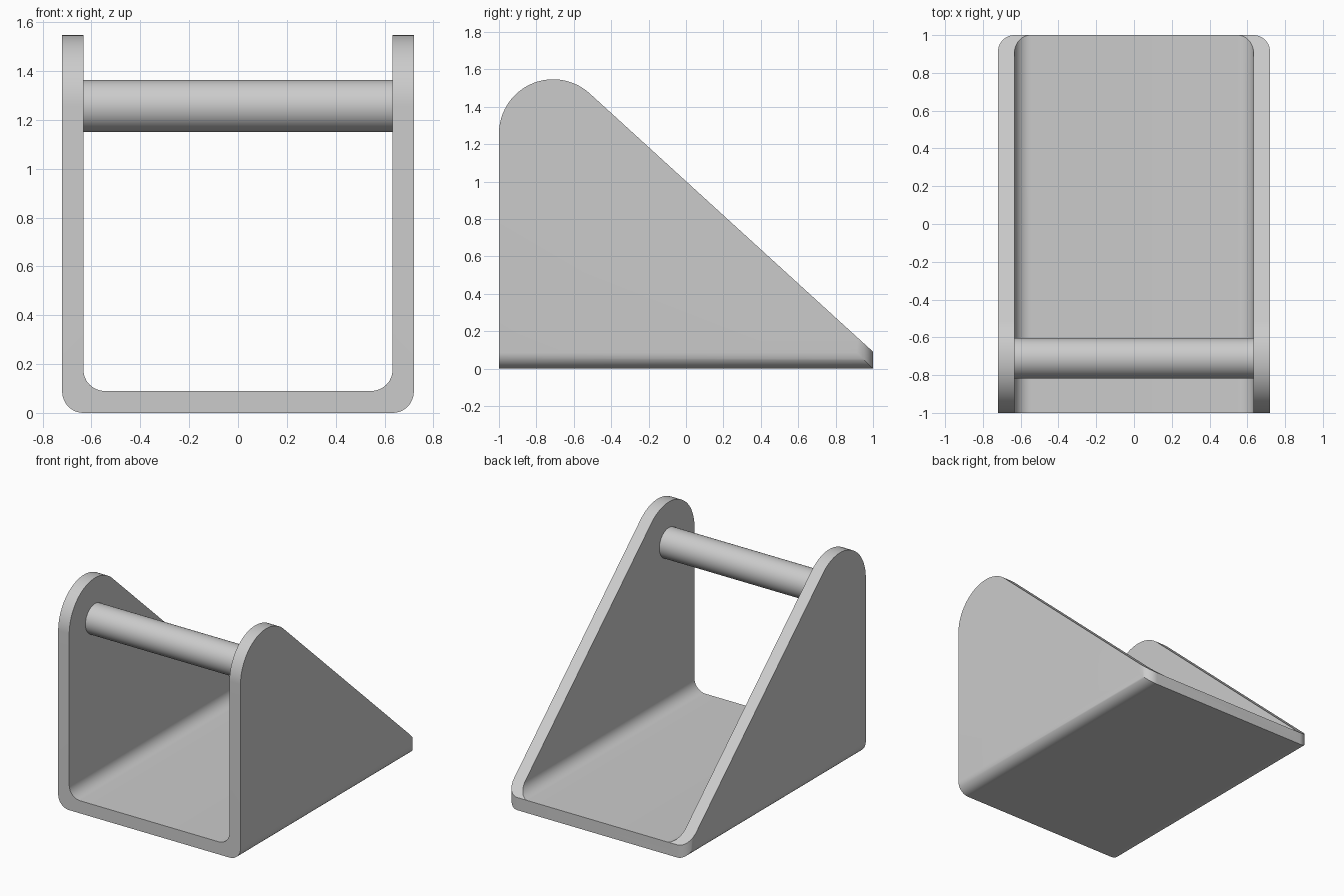
import bpy
import bmesh
from math import radians, degrees, sin, cos, atan2, acos, hypot
from mathutils import Matrix

HALF_WIDTH = 0.72
WALL = 0.087
FLOOR = 0.09
ROD_Y, ROD_Z, ROD_R = -0.71, 1.257, 0.107
LOBE_R = 0.29

if "Cube" in bpy.data.objects:
    bpy.data.objects.remove(bpy.data.objects["Cube"], do_unlink=True)

# Single grey material
grey = bpy.data.materials.new("light_grey")
grey.use_nodes = True
colour = (0.6, 0.6, 0.6, 1)
grey.diffuse_color = colour
grey.node_tree.nodes["Principled BSDF"].inputs["Base Color"].default_value = colour


def arc(cx, cy, r, start, end, steps):
    angles = [radians(start + (end - start) * i / steps) for i in range(steps + 1)]
    return [(cx + r * cos(a), cy + r * sin(a)) for a in angles]


def finish(name, bm):
    bmesh.ops.recalc_face_normals(bm, faces=bm.faces)
    mesh = bpy.data.meshes.new(name)
    bm.to_mesh(mesh)
    bm.free()
    mesh.materials.append(grey)
    obj = bpy.data.objects.new(name, mesh)
    bpy.context.collection.objects.link(obj)
    return obj


def prism(name, outline, place, low, high):
    """Extrude a 2D outline; place(u, v, depth) gives the 3D position."""
    bm = bmesh.new()
    face = bm.faces.new([bm.verts.new(place(u, v, low)) for u, v in outline])
    moved = bmesh.ops.extrude_face_region(bm, geom=[face])["geom"]
    for v in moved:
        if isinstance(v, bmesh.types.BMVert):
            v.co += place(0, 0, high - low)
    return finish(name, bm)


def activate(obj):
    bpy.ops.object.select_all(action="DESELECT")
    obj.select_set(True)
    bpy.context.view_layer.objects.active = obj


def vec(*xyz):
    return Matrix.Translation(xyz).to_translation()


# U-shaped channel with rounded inner and outer bends
inner = HALF_WIDTH - WALL
right = arc(inner, WALL, WALL, -90, 0, 12)
right += [(HALF_WIDTH, 1.8), (inner, 1.8)]
right += arc(inner - WALL, FLOOR + WALL, WALL, 0, -90, 12)
left = [(-x, z) for x, z in reversed(right)]
bracket = prism("channel_bracket", right + left, lambda u, v, d: vec(u, d, v), -1.2, 1.2)

# Side outline: upright front, round lobe, slope tangent to the lobe
dy, dz = 1 - ROD_Y, FLOOR + 0.0005 - ROD_Z
tangent = atan2(dz, dy) + acos(LOBE_R / hypot(dy, dz))
side = [(-1, -0.2)] + arc(ROD_Y, ROD_Z, LOBE_R, 180, degrees(tangent), 40)
side += [(1 + 0.1 * sin(tangent), ROD_Z + dz - 0.1 * cos(tangent)), (1 + 0.1 * sin(tangent), -0.2)]
side_cutter = prism("side_cutter", side, lambda u, v, d: vec(d, u, v), -1, 1)

# Plan outline: rounded rear corners
plan = [(-HALF_WIDTH - 0.1, -1.3), (HALF_WIDTH + 0.1, -1.3), (HALF_WIDTH + 0.1, 0)]
plan = [(-HALF_WIDTH, -1.3), (HALF_WIDTH, -1.3)]
plan += arc(inner, 1 - WALL, WALL, 0, 90, 12)
plan += arc(-inner, 1 - WALL, WALL, 90, 180, 12)
plan_cutter = prism("plan_cutter", plan, lambda u, v, d: vec(u, v, d), -0.3, 2)

# Trim the channel to both outlines
for cutter in (side_cutter, plan_cutter):
    cutter.hide_render = True
    trim = bracket.modifiers.new("trim", "BOOLEAN")
    trim.operation = "INTERSECT"
    trim.solver = "EXACT"
    trim.object = cutter
    activate(bracket)
    bpy.ops.object.modifier_apply(modifier=trim.name)
    bpy.data.objects.remove(cutter, do_unlink=True)

# Cross rod between the two side plates
bm = bmesh.new()
bmesh.ops.create_cone(
    bm, cap_ends=True, segments=64, radius1=ROD_R, radius2=ROD_R, depth=2 * inner + 0.02,
    matrix=Matrix.Translation((0, ROD_Y, ROD_Z)) @ Matrix.Rotation(radians(90), 4, "Y"))
rod = finish("cross_rod", bm)

for obj in (bracket, rod):
    activate(obj)
    bpy.ops.object.shade_smooth_by_angle(angle=radians(30))
